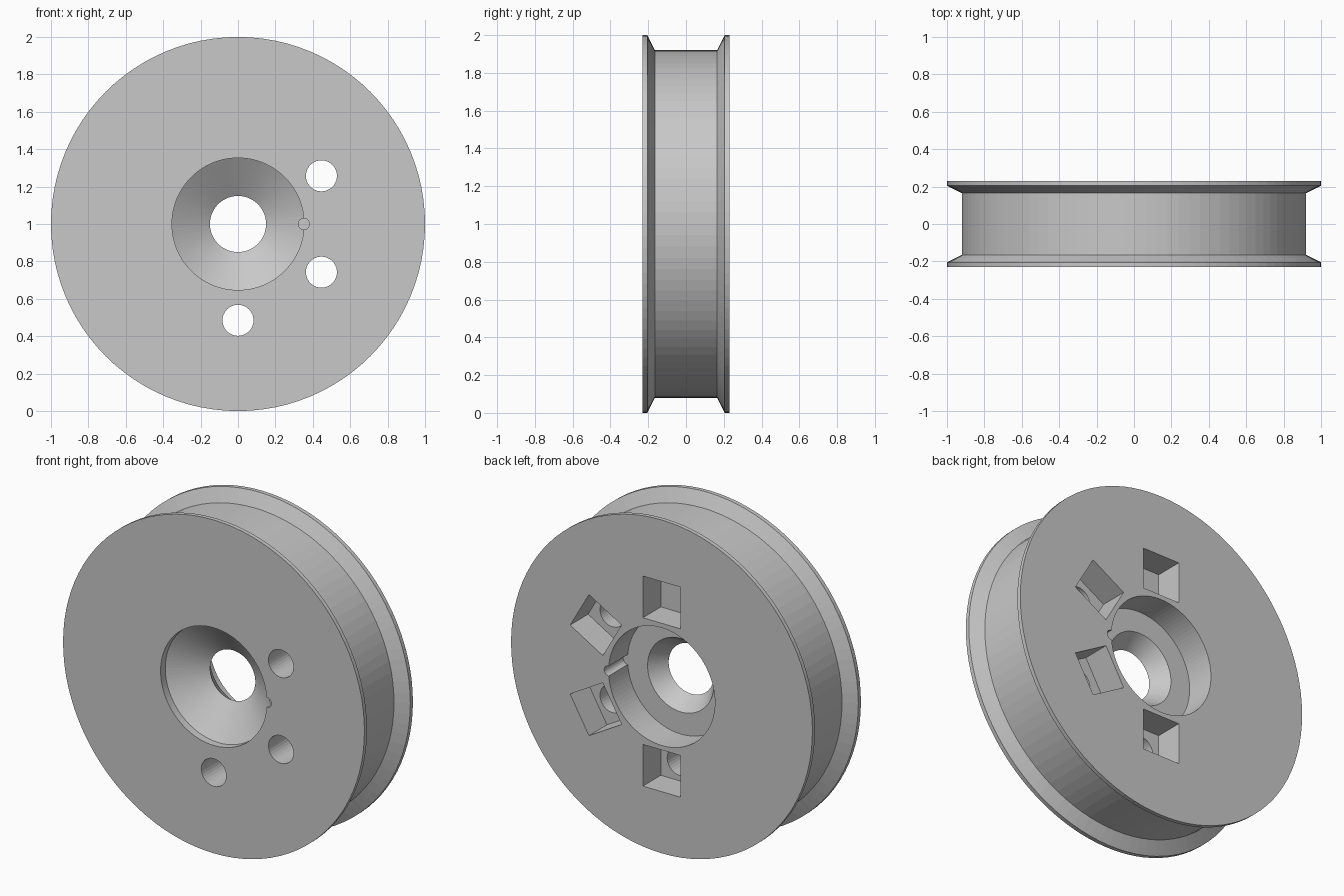
import bpy, bmesh, math
from mathutils import Matrix, Vector

SEGMENTS = 96
cube = bpy.data.objects.get("Cube")
if cube:
    bpy.data.objects.remove(cube, do_unlink=True)

grey = bpy.data.materials.new("plain grey")
grey.use_nodes = True
grey.diffuse_color = (0.58, 0.58, 0.58, 1)
grey.node_tree.nodes["Principled BSDF"].inputs["Base Color"].default_value = grey.diffuse_color


def make_object(name, bm):
    mesh = bpy.data.meshes.new(name)
    bmesh.ops.recalc_face_normals(bm, faces=bm.faces)
    bm.to_mesh(mesh)
    bm.free()
    mesh.materials.append(grey)
    obj = bpy.data.objects.new(name, mesh)
    bpy.context.collection.objects.link(obj)
    return obj


def lathe(name, profile):
    """Turn a closed (radius, y) profile around the wheel axis."""
    bm = bmesh.new()
    verts = [bm.verts.new((r, y, 0)) for r, y in profile]
    edges = [bm.edges.new((v, verts[i - 1])) for i, v in enumerate(verts)]
    bmesh.ops.spin(bm, geom=verts + edges, cent=(0, 0, 0), axis=(0, 1, 0),
                   angle=math.tau, steps=SEGMENTS, use_duplicate=False)
    bmesh.ops.remove_doubles(bm, verts=bm.verts, dist=0.0001)
    return make_object(name, bm)


def cutter(name, angle, distance, y0, y1, radius=None, side=None):
    """Round or square tool along y, placed at a polar position."""
    bm = bmesh.new()
    if radius:
        bmesh.ops.create_cone(bm, cap_ends=True, segments=32, radius1=radius,
                              radius2=radius, depth=y1 - y0)
        bm.transform(Matrix.Rotation(math.pi / 2, 4, "X"))
    else:
        bmesh.ops.create_cube(bm, size=1)
        bm.transform(Matrix.Diagonal((side, y1 - y0, side, 1)))
    bm.transform(Matrix.Rotation(-angle, 4, "Y")
                 @ Matrix.Translation(Vector((distance, (y0 + y1) / 2, 0))))
    obj = make_object(name, bm)
    obj.hide_render = True
    return obj


# Wheel body: two flanges, recessed rim, countersunk front, stepped back bore
half_profile = [(0.92, -0.165), (1, -0.205), (1, -0.23)]
front_bore = [(0.353, -0.23), (0.353, -0.185), (0.15, -0.05)]
back_bore = [(0.22, 0.05), (0.353, 0.05), (0.353, 0.23)]
mirrored = [(r, -y) for r, y in reversed(half_profile)]
wheel = lathe("pulley_wheel", half_profile + front_bore + back_bore + mirrored)

# Bolt holes with square nut pockets behind
tools = []
for i in range(6):
    angle = math.radians(30 + 60 * i)
    tools.append(cutter("bolt_hole_cutter", angle, 0.515, -0.3, 0.15, radius=0.083))
    tools.append(cutter("nut_pocket_cutter", angle, 0.505, 0.06, 0.3, side=0.25))

# Small round keyways on both sides of the bore
for angle in (0, math.pi):
    tools.append(cutter("front_keyway_cutter", angle, 0.352, -0.3, -0.15, radius=0.03))
    tools.append(cutter("back_keyway_cutter", angle, 0.352, 0.05, 0.3, radius=0.03))

# Cut and clean up
bpy.context.view_layer.objects.active = wheel
for tool in tools:
    mod = wheel.modifiers.new("cut", "BOOLEAN")
    mod.operation = "DIFFERENCE"
    mod.solver = "EXACT"
    mod.object = tool
    bpy.ops.object.modifier_apply(modifier=mod.name)
    bpy.data.objects.remove(tool, do_unlink=True)

wheel.location.z = 1
